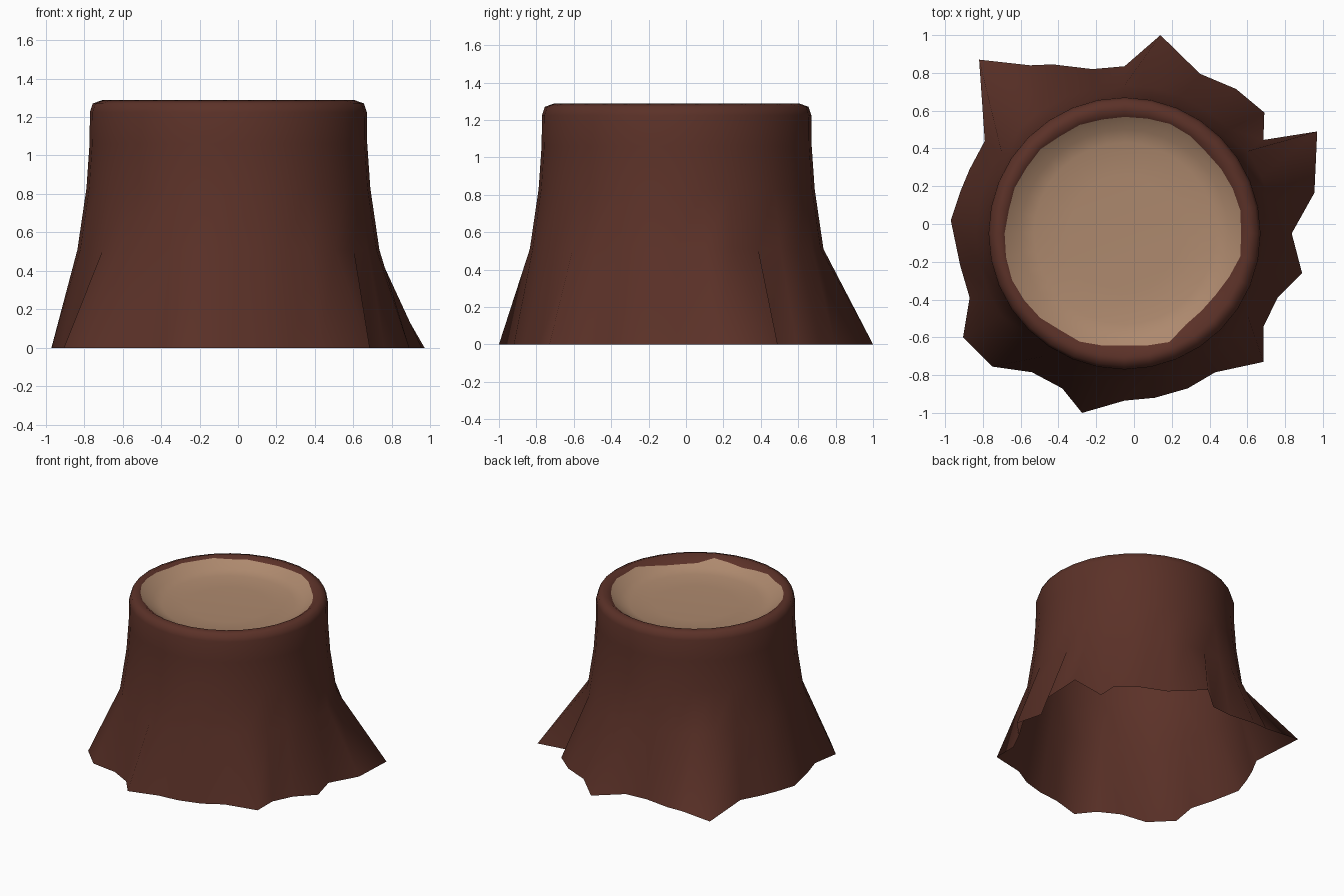
import bpy, bmesh, math

if "Cube" in bpy.data.objects:
    bpy.data.objects.remove(bpy.data.objects["Cube"])

CX = CY = -0.05   # trunk axis
N = 32

# ragged root outline on the ground, counter-clockwise from +x
ROOTS = [(.835, -.05), (.955, .165), (.97, .49), (.685, .445), (.69, .59), (.54, .715),
         (.35, .795), (.14, 1.0), (-.05, .835), (-.22, .82), (-.43, .845), (-.55, .84),
         (-.82, .87), (-.79, .44), (-.87, .29), (-.92, .17), (-.97, .02), (-.92, -.22),
         (-.87, -.39), (-.905, -.60), (-.75, -.755), (-.54, -.785), (-.38, -.87),
         (-.275, -1.0), (-.05, -.935), (.11, -.92), (.285, -.87), (.43, -.785),
         (.685, -.73), (.685, -.545), (.76, -.39), (.89, -.26)]
# wavy edge of the cut wood (radius)
EDGE = [.617, .625, .62, .615, .61, .622, .628, .62, .617, .615, .622, .618, .63, .625, .63,
        .625, .635, .64, .645, .638, .632, .615, .62, .605, .592, .605, .622, .582, .578,
        .582, .60, .625]


def material(name, rgb):
    m = bpy.data.materials.new(name)
    m.diffuse_color = (*rgb, 1)
    m.use_nodes = True
    m.node_tree.nodes["Principled BSDF"].inputs["Base Color"].default_value = m.diffuse_color
    return m


def circle(r, z):
    return [(CX + r * math.cos(2 * math.pi * i / N), CY + r * math.sin(2 * math.pi * i / N), z)
            for i in range(N)]


def loft(name, rings, mat, tip=None):
    bm = bmesh.new()
    loops = [[bm.verts.new(p) for p in ring] for ring in rings]
    for a, b in zip(loops, loops[1:]):
        for i in range(N):
            j = (i + 1) % N
            bm.faces.new((a[i], a[j], b[j], b[i]))
    if tip:
        t = bm.verts.new(tip)
        for i in range(N):
            bm.faces.new((loops[-1][i], loops[-1][(i + 1) % N], t))
    for f in bm.faces:
        f.smooth = True
    me = bpy.data.meshes.new(name)
    bm.to_mesh(me)
    bm.free()
    me.materials.append(mat)
    ob = bpy.data.objects.new(name, me)
    bpy.context.collection.objects.link(ob)
    return ob


bark = material("bark brown", (.105, .031, .021))
wood = material("cut wood tan", (.42, .25, .155))

# wavy boundary between bark lip and wood, lower where it reaches inward
edge = []
for i, r in enumerate(EDGE):
    a = 2 * math.pi * i / N
    edge.append((CX + r * math.cos(a), CY + r * math.sin(a), 1.278 - (.64 - r) * .7))

# bark: flared roots, trunk, rounded rim and inner lip (open underneath)
profile = [(.785, .51), (.738, .83), (.722, 1.06), (.72, 1.225), (.705, 1.27), (.655, 1.288)]
loft("bark_trunk", [[(x, y, 0) for x, y in ROOTS]] + [circle(r, z) for r, z in profile] + [edge], bark)

# shallow dished cut surface
dish = [(.55, 1.215), (.48, 1.195), (.30, 1.187)]
loft("cut_top", [edge] + [circle(r, z) for r, z in dish], wood, (CX, CY, 1.185))
